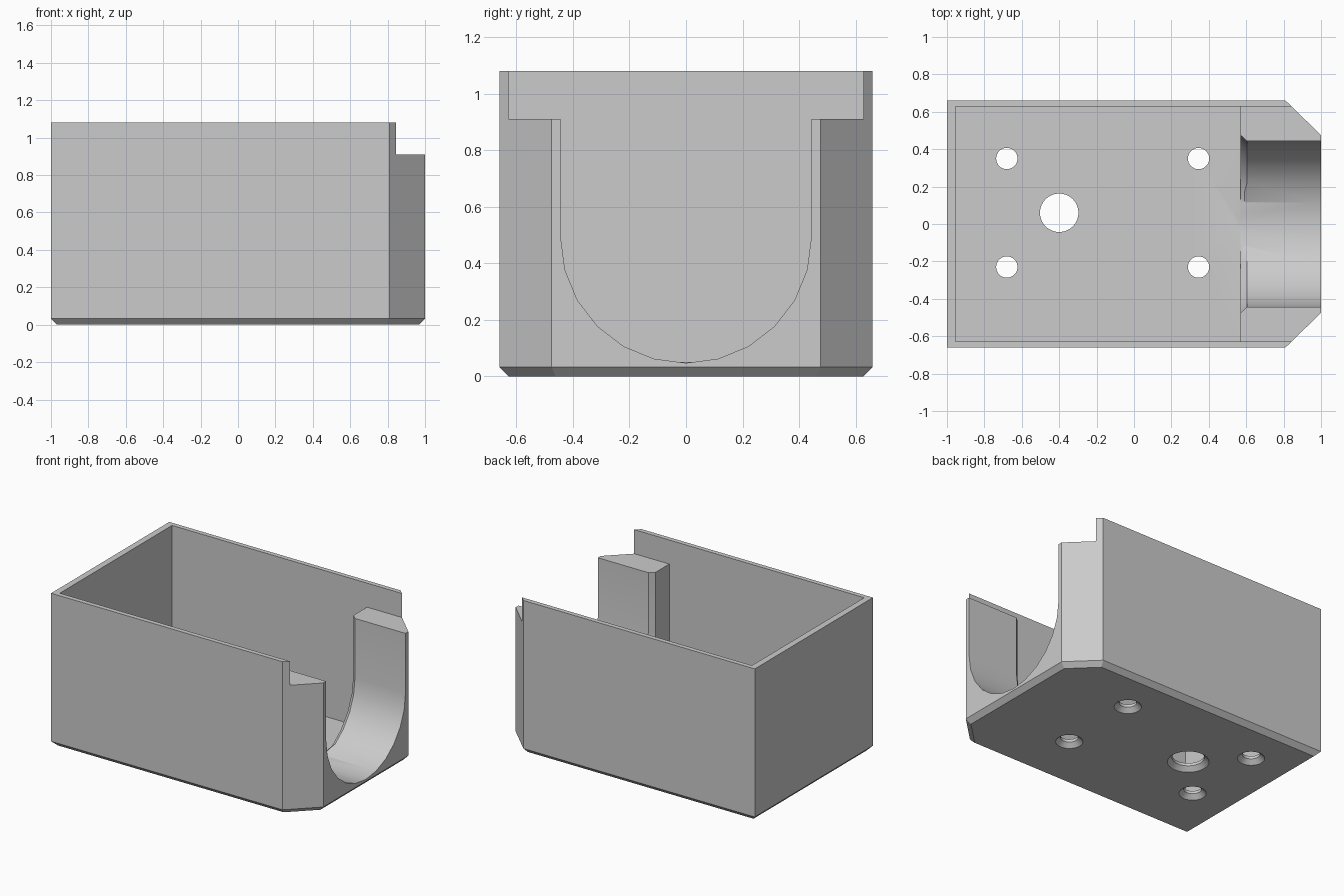
import bpy
import bmesh
from math import sin, cos, pi

cube = bpy.data.objects.get("Cube")
if cube:
    bpy.data.objects.remove(cube, do_unlink=True)

grey = bpy.data.materials.new("light grey plastic")
grey.use_nodes = True
grey.diffuse_color = (0.6, 0.6, 0.6, 1)
grey.node_tree.nodes["Principled BSDF"].inputs["Base Color"].default_value = (0.6, 0.6, 0.6, 1)


def loft(name, rings):
    """Closed solid through rings that share one point count."""
    bm = bmesh.new()
    loops = [[bm.verts.new(p) for p in ring] for ring in rings]
    n = len(loops[0])
    for a, b in zip(loops, loops[1:]):
        for i in range(n):
            j = (i + 1) % n
            bm.faces.new((a[i], a[j], b[j], b[i]))
    bm.faces.new(loops[0])
    bm.faces.new(loops[-1])
    bmesh.ops.recalc_face_normals(bm, faces=bm.faces)
    mesh = bpy.data.meshes.new(name)
    bm.to_mesh(mesh)
    bm.free()
    mesh.materials.append(grey)
    obj = bpy.data.objects.new(name, mesh)
    bpy.context.collection.objects.link(obj)
    return obj


def outline(z, inset):
    """Box footprint with two clipped corners on the +x end."""
    e, w, k = 1 - inset, 0.66 - inset, inset * 0.4
    half = [(-e, w), (0.81 - k, w), (e, 0.475 - k)]
    return [(x, y, z) for x, y in half + [(x, -y) for x, y in reversed(half)]]


def u_ring(x, r, low):
    """U-shaped section: lower half circle with straight sides above."""
    arc = [(r * cos(a), 0.49 + r * sin(a)) for a in (pi + pi * i / 12 for i in range(13))]
    pts = [(-r, 1.0)] + arc + [(r, 1.0)]
    return [(x, y, max(z, low)) for y, z in pts]


def circle(x, y, z, r, n=32):
    return [(x + r * cos(2 * pi * i / n), y + r * sin(2 * pi * i / n), z) for i in range(n)]


# Outer body with a chamfered base
body = loft("open_box_body", [outline(0, 0.032), outline(0.033, 0), outline(1.08, 0)])

# Cavity, stepping over the end block
step = [(-0.955, 0.05), (0.57, 0.05), (0.57, 0.91), (1.1, 0.91), (1.1, 1.2), (-0.955, 1.2)]
cutters = [loft("cavity_cutter", [[(x, y, z) for x, z in step] for y in (-0.627, 0.627)])]

# Rounded channel through the end block and its flared inner mouth
cutters.append(loft("channel_cutter", [u_ring(x, 0.443, 0) for x in (0.56, 1.1)]))
cutters.append(loft("flare_cutter", [u_ring(0.56, 0.484, 0.051), u_ring(0.62, 0.429, 0.051)]))

# Countersunk holes in the floor
holes = [(x, y, 0.057) for x in (-0.68, 0.345) for y in (-0.23, 0.35)] + [(-0.4, 0.06, 0.103)]
for x, y, r in holes:
    cutters.append(loft("hole_cutter", [
        circle(x, y, -0.01, r + 0.04), circle(x, y, 0.03, r), circle(x, y, 0.2, r)]))

# Cut, then discard the cutters
bpy.ops.object.select_all(action="DESELECT")
body.select_set(True)
bpy.context.view_layer.objects.active = body
for cutter in cutters:
    cutter.hide_render = True
    mod = body.modifiers.new("cut", "BOOLEAN")
    mod.operation = "DIFFERENCE"
    mod.solver = "EXACT"
    mod.object = cutter
    bpy.ops.object.modifier_apply(modifier=mod.name)
    bpy.data.objects.remove(cutter, do_unlink=True)

bpy.ops.object.shade_smooth_by_angle(angle=pi / 6)
